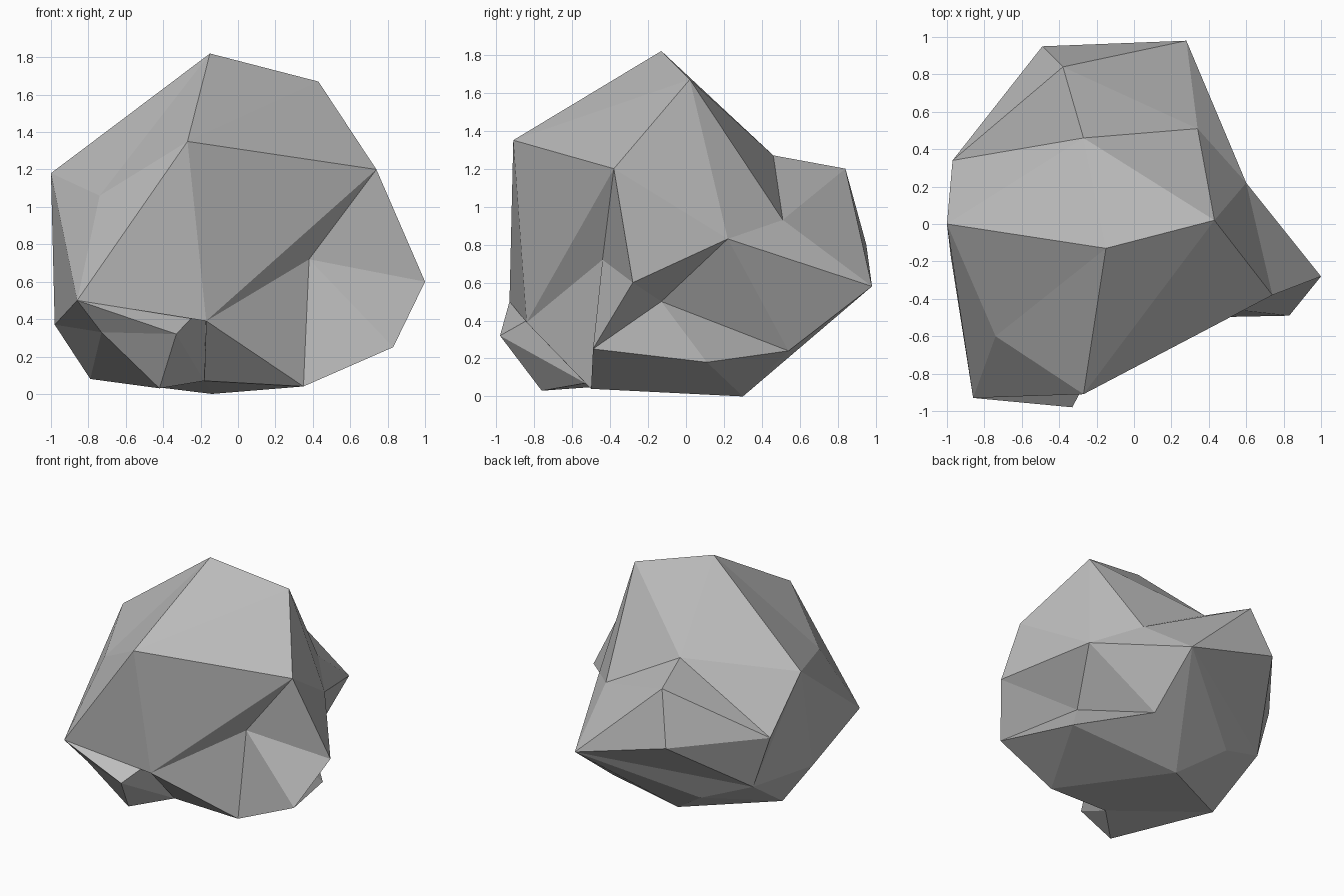
import bpy
import bmesh
from mathutils import Vector

cube = bpy.data.objects.get("Cube")
if cube:
    bpy.data.objects.remove(cube, do_unlink=True)


def make_material(name, colour):
    mat = bpy.data.materials.new(name)
    mat.use_nodes = True
    mat.diffuse_color = colour
    mat.node_tree.nodes["Principled BSDF"].inputs["Base Color"].default_value = colour
    return mat


# Corners of the boulder, grouped by region; each has a one-letter label
crown = dict(
    A=(-.15, -.13, 1.82), B=(.43, .02, 1.67), C=(-.27, -.91, 1.35),
    D=(.74, -.38, 1.2), E=(-1, 0, 1.18), F=(-.74, -.6, 1.06))
back_shelf = dict(
    O=(.6, .22, .83), P=(.34, .51, .93), Q=(-.27, .46, 1.27),
    R=(-.38, .84, 1.2), S=(.28, .98, .58), T=(-.49, .95, .8),
    U=(-.97, .34, .78))
side_knob = dict(
    G=(1, -.28, .6), H=(.38, -.44, .72), L=(.83, -.49, .25),
    Y=(.66, .11, .18), Z=(.42, -.13, .5), X=(.26, .54, .24))
front_foot = dict(
    I=(-.86, -.93, .5), J=(-.17, -.84, .39), K=(-.33, -.98, .32),
    N=(-.42, -.76, .03), V=(-.98, -.17, .37), W=(-.73, -.83, .33),
    f=(-.17, -.68, .49))
base = dict(
    M=(.35, -.5, .04), a=(-.14, .3, 0), b=(-.84, .365, .37),
    c=(-.46, .475, .225), d=(-.79, -.07, .08), e=(-.18, -.53, .07))

# Facets fan out from a hub corner along a rim of neighbouring corners
fans = {
    "A": "BQEFCB",      # peak
    "D": "BOGHJCB",     # shoulder
    "P": "OBQRSO",      # dip behind the peak
    "U": "QRTbEQ",      # rear corner
    "S": "RTbcaXO",     # rear ledge
    "I": "EFCJfKWVE",   # front overhang
    "K": "WNef",        # front foot
    "Z": "GOXYLG",      # hollow under the knob
    "M": "JHLYaeJ",     # lower front edge
    "d": "bVWNeacb",    # underside
    "H": "LG", "X": "Ya", "E": "bV", "J": "fe",   # closing facets
}

bm = bmesh.new()
corner = {}
for region in (crown, back_shelf, side_knob, front_foot, base):
    for label, position in region.items():
        corner[label] = bm.verts.new(Vector(position))

for hub, rim in fans.items():
    for first, second in zip(rim, rim[1:]):
        bm.faces.new((corner[hub], corner[first], corner[second]))

bmesh.ops.recalc_face_normals(bm, faces=bm.faces[:])

# Flat-shaded rock object
mesh = bpy.data.meshes.new("boulder")
bm.to_mesh(mesh)
bm.free()
mesh.materials.append(make_material("stone grey", (.5, .5, .5, 1)))
boulder = bpy.data.objects.new("boulder", mesh)
bpy.context.scene.collection.objects.link(boulder)
